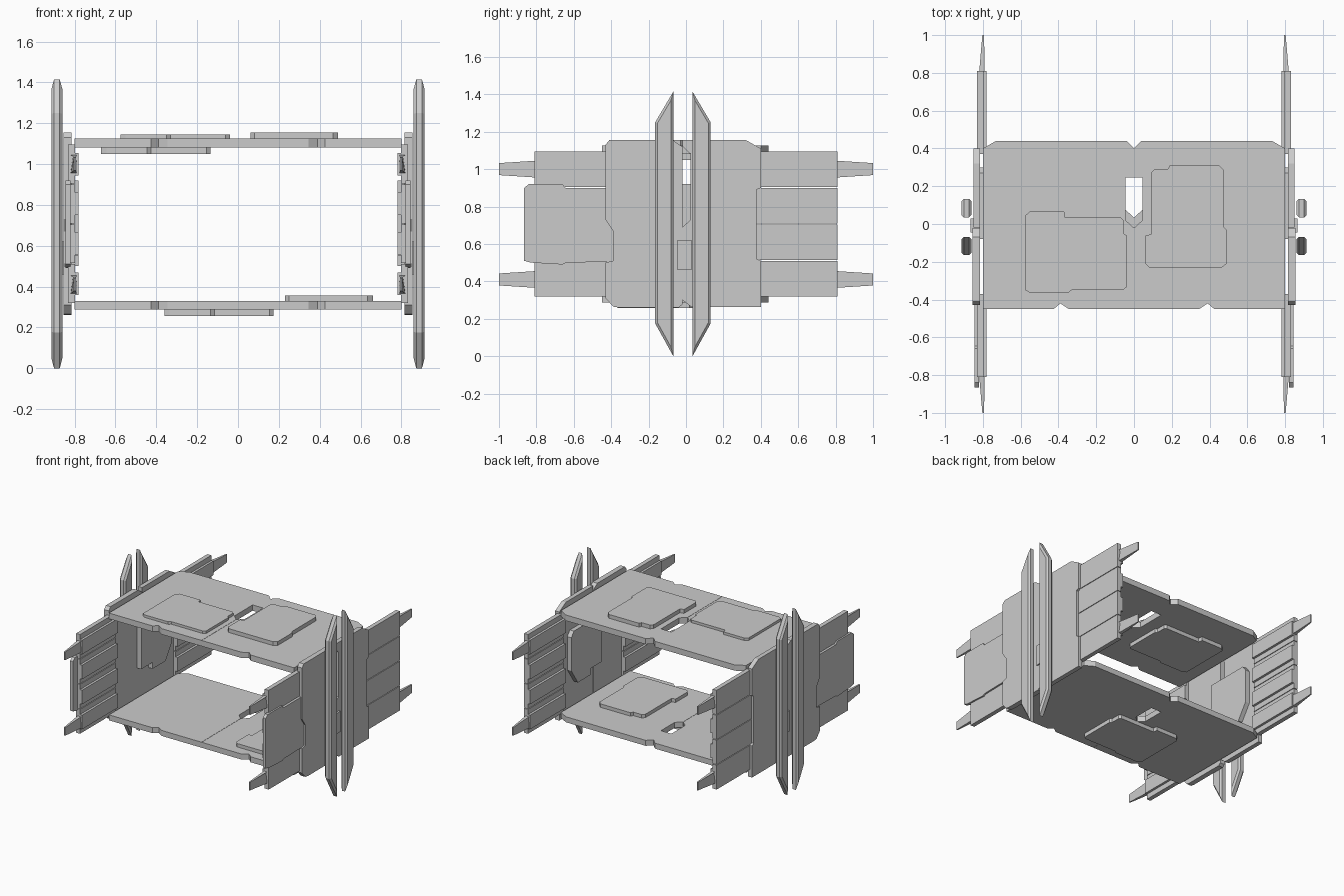
import bpy, bmesh

if "Cube" in bpy.data.objects:
    bpy.data.objects.remove(bpy.data.objects["Cube"])


def prism(name, pts, lo, hi, axis='z', s=1, bevel=0.0):
    """Extrude an outline: axis z uses (x, y) points, axis x uses (y, z); s mirrors in x."""
    bm = bmesh.new()

    def co(p, d):
        return (s * p[0], p[1], d) if axis == 'z' else (s * d, p[0], p[1])
    a = [bm.verts.new(co(p, lo)) for p in pts]
    b = [bm.verts.new(co(p, hi)) for p in pts]
    n = len(pts)
    bm.faces.new(a)
    bm.faces.new(b)
    for i in range(n):
        bm.faces.new((a[i], a[(i + 1) % n], b[(i + 1) % n], b[i]))
    bmesh.ops.recalc_face_normals(bm, faces=bm.faces[:])
    if bevel:
        rim = [e for e in bm.edges if abs(e.verts[0].co.x - e.verts[1].co.x) < 1e-5]
        bmesh.ops.bevel(bm, geom=rim, offset=bevel, segments=1, affect='EDGES')
    me = bpy.data.meshes.new(name)
    bm.to_mesh(me)
    bm.free()
    ob = bpy.data.objects.new(name, me)
    bpy.context.collection.objects.link(ob)
    return ob


def rect(a, b, c, d):
    return [(a, c), (b, c), (b, d), (a, d)]


def shift(pts, dx, dy):
    return [(x + dx, y + dy) for x, y in pts]


# Raised hull panels on the decks
panel_a = [(-.575, .045), (-.55, .067), (-.37, .067), (-.365, .035), (-.07, .035),
           (-.055, .02), (-.055, -.05), (-.04, -.06), (-.04, -.335), (-.06, -.35),
           (-.33, -.35), (-.35, -.365), (-.55, -.365), (-.575, -.35)]
panel_b = [(.06, -.21), (.06, -.06), (.09, -.055), (.09, .27), (.11, .29), (.18, .29),
           (.19, .31), (.45, .31), (.475, .285), (.475, -.015), (.49, -.03),
           (.49, -.21), (.465, -.23), (.08, -.23)]
prism("top_panel_left", panel_a, 1.12, 1.145)
prism("top_panel_right", panel_b, 1.12, 1.155)
prism("top_under_panel", shift(panel_a, -.095, .13), 1.05, 1.085)
prism("bottom_under_panel", shift(panel_a, .215, 0), .257, .29)
prism("bottom_upper_panel", shift(panel_b, .17, -.14), .325, .357)

for side, s in (("right", 1), ("left", -1)):
    # Deck halves with centre slot and notched edges
    for deck, lo, hi, slot in (("top", 1.08, 1.125, .02), ("bottom", .287, .33, .075)):
        prism(f"{deck}_deck_{side}",
              [(0, .40), (.04, .44), (.73, .44), (.80, .40), (.80, -.45), (.425, -.45),
               (.39, -.42), (.345, -.45), (.001, -.45), (.001, slot - .04), (.045, slot),
               (.045, .245), (0, .245)], lo, hi, s=s)

    # Central side armour in two halves
    prism(f"side_plate_front_{side}",
          [(-.43, 1.13), (-.41, 1.155), (-.07, 1.155), (-.02, 1.12), (-.02, .275),
           (-.04, .26), (-.36, .26), (-.39, .265), (-.43, .31), (-.43, .50), (-.39, .51),
           (-.39, .67), (-.43, .73)], .815, .855, 'x', s)
    prism(f"side_plate_back_{side}",
          [(-.018, 1.155), (.32, 1.155), (.40, 1.11), (.40, .90), (.378, .89), (.378, .52),
           (.40, .51), (.40, .262), (.03, .262), (-.018, .30), (-.018, .69), (.025, .73),
           (.025, 1.08), (-.018, 1.12)], .815, .85, 'x', s)
    prism(f"inner_panel_{side}",
          [(-.08, .55), (-.08, .92), (.27, .92), (.30, .88), (.30, .62), (.22, .50),
           (.06, .50), (.06, .55)], .78, .82, 'x', s)
    prism(f"blade_mount_{side}", rect(-.045, .03, .46, .62), .82, .865, 'x', s)

    # Tall vertical blades
    prism(f"front_blade_{side}", [(-.165, .175), (-.165, 1.25), (-.068, 1.414), (-.068, 0)],
          .86, .914, 'x', s, .013)
    prism(f"back_blade_{side}", [(.132, .175), (.132, 1.25), (.035, 1.414), (.035, 0)],
          .86, .914, 'x', s, .013)

    # Side panel over the front slats
    prism(f"side_cover_{side}",
          [(-.865, .51), (-.865, .90), (-.84, .92), (-.66, .92), (-.645, .90), (-.38, .90),
           (-.38, .505), (-.64, .50), (-.66, .49), (-.83, .50)], .82, .845, 'x', s)

    # Slats with inner ribs, and tapered end prongs
    for end, t in (("front", -1), ("back", 1)):
        for i in range(4):
            z = .32 + .195 * i
            prism(f"{end}_slat_{side}_{i}", rect(t * .37, t * .81, z, z + .19), .798, .832, 'x', s)
            prism(f"{end}_rib_{side}_{i}", rect(t * .37, t * .81, z + .04, z + .15), .78, .80, 'x', s)
        for i, z in enumerate((.41, 1.0)):
            ob = prism(f"{end}_prong_{side}_{i}",
                       [(t * .38, z - .045), (t * .80, z - .045), (t * 1.0, z - .032),
                        (t * 1.0, z + .032), (t * .80, z + .045), (t * .38, z + .045)],
                       .79, .82, 'x', s)
            for v in ob.data.vertices:
                if abs(v.co.y) > .99:
                    v.co.x = s * (.803 if abs(v.co.x) > .81 else .794)
